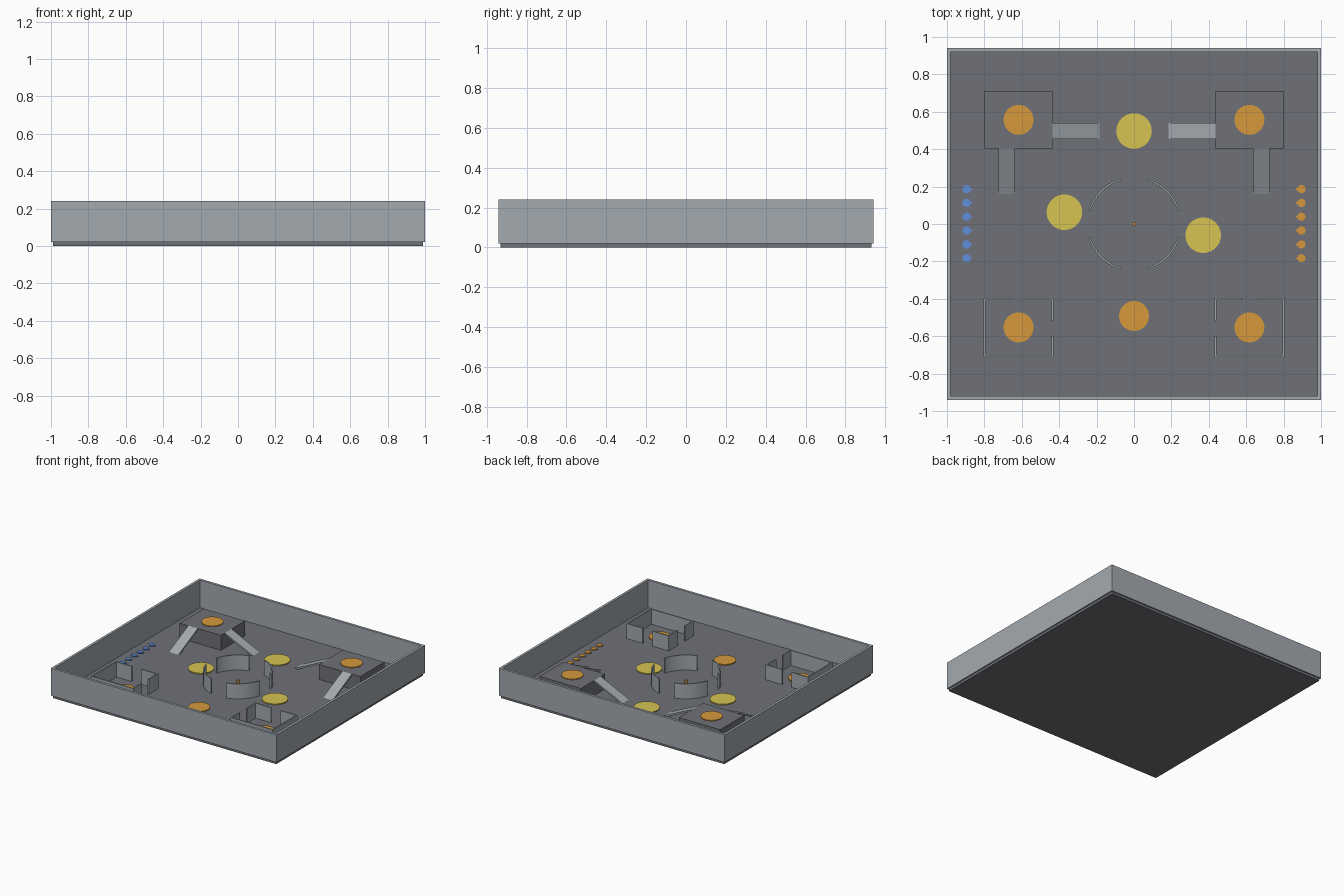
import bpy, bmesh, math

if "Cube" in bpy.data.objects:
    bpy.data.objects.remove(bpy.data.objects["Cube"])


def srgb(*rgb):
    return [((c / 255 + 0.055) / 1.055) ** 2.4 for c in rgb] + [1.0]


def material(name, *rgb):
    m = bpy.data.materials.new(name)
    m.diffuse_color = srgb(*rgb)
    m.use_nodes = True
    m.node_tree.nodes["Principled BSDF"].inputs["Base Color"].default_value = m.diffuse_color
    return m


DARK = material("dark grey", 112, 113, 119)
GREY = material("light grey", 164, 170, 176)
ORANGE = material("orange", 214, 153, 60)
YELLOW = material("yellow", 214, 196, 82)
BLUE = material("blue", 96, 143, 220)

FLOOR = 0.02   # top of the floor slab
DECK = 0.14    # top of platforms and inner walls


def finish(name, bm, mat, smooth=False):
    bmesh.ops.recalc_face_normals(bm, faces=bm.faces)
    me = bpy.data.meshes.new(name)
    bm.to_mesh(me)
    bm.free()
    me.materials.append(mat)
    ob = bpy.data.objects.new(name, me)
    bpy.context.collection.objects.link(ob)
    if smooth:
        bpy.context.view_layer.objects.active = ob
        ob.select_set(True)
        bpy.ops.object.shade_smooth_by_angle(angle=math.radians(30))
        ob.select_set(False)
    return ob


def add_box(bm, x0, x1, y0, y1, z0, z1):
    verts = bmesh.ops.create_cube(bm, size=1)["verts"]
    for v in verts:
        v.co = ((x0 + x1) / 2 + v.co.x * (x1 - x0),
                (y0 + y1) / 2 + v.co.y * (y1 - y0),
                (z0 + z1) / 2 + v.co.z * (z1 - z0))


def boxes(name, mat, *specs):
    bm = bmesh.new()
    for s in specs:
        add_box(bm, *s)
    return finish(name, bm, mat)


def extrude(bm, points, offset):
    """Close a polygon of 3D points and extrude it along an offset."""
    face = bm.faces.new([bm.verts.new(p) for p in points])
    new = bmesh.ops.extrude_face_region(bm, geom=[face])["geom"]
    bmesh.ops.translate(bm, vec=offset,
                        verts=[g for g in new if isinstance(g, bmesh.types.BMVert)])
    # extrusion keeps the start face in place as the other cap
    if not face.is_valid:
        bm.faces.new([bm.verts.new(p) for p in points])


def disc(name, mat, x, y, base, r, h, n=48):
    bm = bmesh.new()
    pts = [(x + r * math.cos(2 * math.pi * i / n),
            y + r * math.sin(2 * math.pi * i / n), base) for i in range(n)]
    extrude(bm, pts, (0, 0, h))
    return finish(name, bm, mat, True)


# Floor slab and perimeter walls
boxes("floor", DARK, (-0.99, 0.99, -0.93, 0.93, 0, FLOOR))
boxes("perimeter_walls", GREY,
      (-1, 1, 0.92, 0.94, FLOOR, 0.24), (-1, 1, -0.94, -0.92, FLOOR, 0.24),
      (-1, -0.98, -0.92, 0.92, FLOOR, 0.24), (0.98, 1, -0.92, 0.92, FLOOR, 0.24))

for side, s in (("left", -1), ("right", 1)):
    def mx(a, b, *rest):
        return (min(s * a, s * b), max(s * a, s * b), *rest)

    # Raised platform with two thin plank ramps
    boxes(f"{side}_platform", DARK, mx(0.435, 0.80, 0.405, 0.71, FLOOR, DECK))
    t = 0.012
    bm = bmesh.new()
    extrude(bm, [(s * 0.435, 0.455, DECK), (s * 0.185, 0.455, FLOOR + 0.003),
                 (s * 0.21, 0.455, FLOOR), (s * 0.435, 0.455, DECK - t)], (0, 0.085, 0))
    finish(f"{side}_inner_ramp", bm, GREY)
    bm = bmesh.new()
    extrude(bm, [(s * 0.64, 0.405, DECK), (s * 0.64, 0.16, FLOOR + 0.003),
                 (s * 0.64, 0.185, FLOOR), (s * 0.64, 0.405, DECK - t)], (s * 0.085, 0, 0))
    finish(f"{side}_front_ramp", bm, GREY)

    # Walled room with two doorways
    w = 0.01
    boxes(f"{side}_room_walls", GREY,
          mx(0.43, 0.805, -0.71, -0.71 + w, FLOOR, DECK),
          mx(0.805 - w, 0.805, -0.71 + w, -0.395 - w, FLOOR, DECK),
          mx(0.66, 0.805, -0.395 - w, -0.395, FLOOR, DECK),
          mx(0.43, 0.575, -0.395 - w, -0.395, FLOOR, DECK),
          mx(0.43, 0.43 + w, -0.71 + w, -0.60, FLOOR, DECK),
          mx(0.43, 0.43 + w, -0.515, -0.395 - w, FLOOR, DECK))

    # Orange pads on the platform and in the room
    disc(f"{side}_platform_pad", ORANGE, s * 0.617, 0.557, DECK, 0.08, 0.006)
    disc(f"{side}_room_pad", ORANGE, s * 0.617, -0.553, FLOOR, 0.08, 0.008)

    # Row of start markers, each with a small pointer
    mat = BLUE if s < 0 else ORANGE
    for i in range(6):
        y = -0.183 + i * 0.074
        disc(f"{side}_marker_{i + 1}", mat, s * 0.895, y, FLOOR, 0.022, 0.008, 16)
        boxes(f"{side}_marker_pointer_{i + 1}", mat,
              mx(0.865, 0.88, y - 0.005, y + 0.005, FLOOR, FLOOR + 0.008))

# Remaining floor pads
disc("front_pad", ORANGE, 0, -0.492, FLOOR, 0.08, 0.008)
for i, (x, y) in enumerate([(0, 0.497), (-0.372, 0.063), (0.37, -0.06)]):
    disc(f"yellow_pad_{i + 1}", YELLOW, x, y, FLOOR, 0.095, 0.008)

# Central ring of four curved walls
for q in range(4):
    angles = [math.radians(90 * q + 16 + 58 * k / 16) for k in range(17)]
    pts = [(r * math.cos(a), r * math.sin(a), FLOOR)
           for r, seq in ((0.253, angles), (0.243, angles[::-1])) for a in seq]
    bm = bmesh.new()
    extrude(bm, pts, (0, 0, DECK - FLOOR))
    finish(f"curved_wall_{q + 1}", bm, GREY, True)

# Small centre post
disc("centre_post", ORANGE, 0, 0, FLOOR, 0.01, 0.035, 12)
